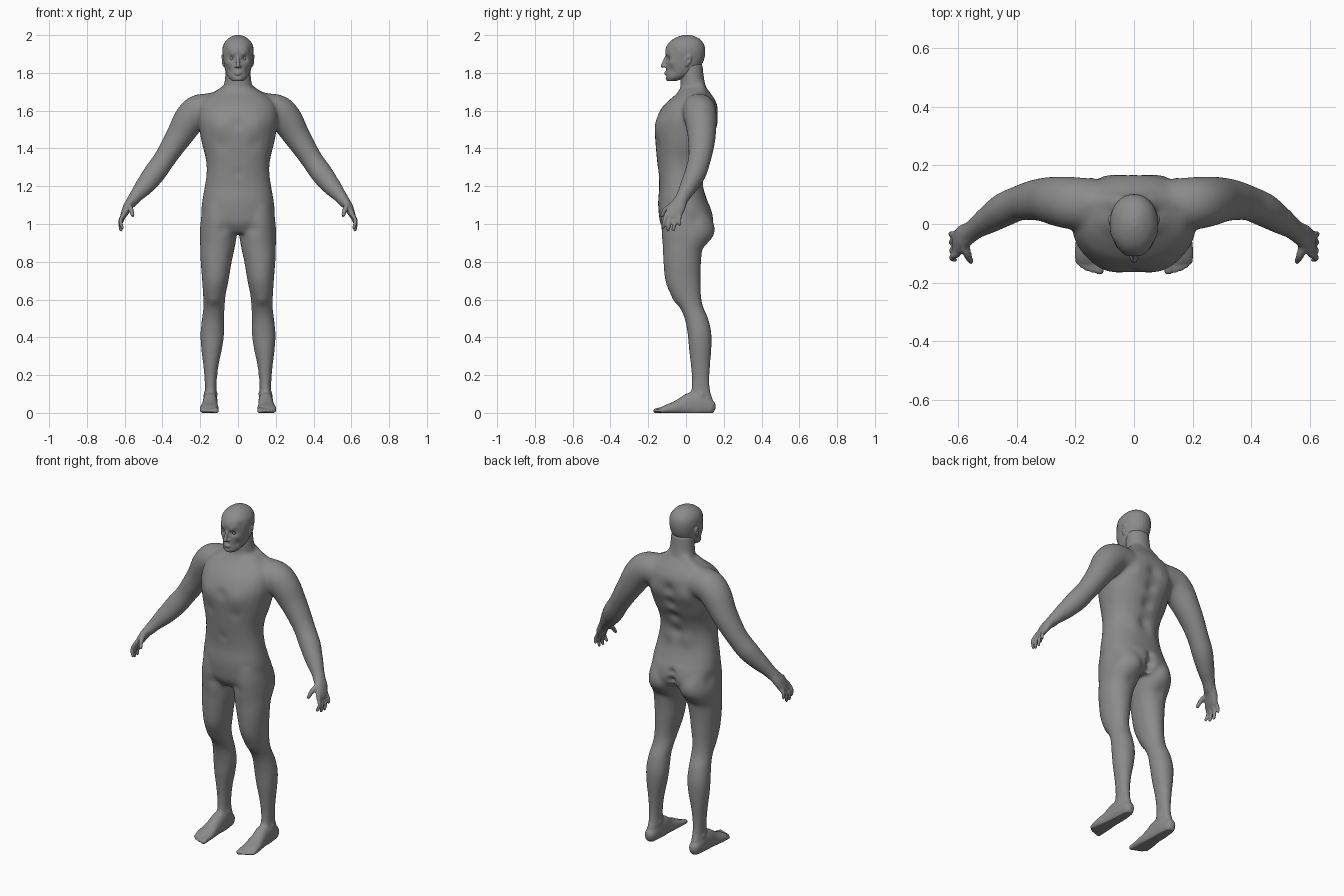
import bpy, bmesh, math
from mathutils import Vector

skin = bpy.data.materials.new("grey skin")
skin.diffuse_color = (0.26, 0.26, 0.26, 1)
X, Y = Vector((1, 0, 0)), Vector((0, 1, 0))


def spline(rows, steps=5):
    """Smooth interpolation through rows of numbers."""
    out = []
    for i in range(len(rows) - 1):
        a, b, c, d = rows[max(i - 1, 0)], rows[i], rows[i + 1], rows[min(i + 2, len(rows) - 1)]
        for k in range(steps):
            t = k / steps
            out.append([0.5 * (2 * q + (r - p) * t + (2 * p - 5 * q + 4 * r - s) * t * t
                               + (3 * q - p - 3 * r + s) * t ** 3) for p, q, r, s in zip(a, b, c, d)])
    return out + [list(rows[-1])]


def skin_rings(bm, rings, power, mirror, n=28):
    """Bridge (centre, u, v) rings into a closed solid, optionally on both sides."""
    for s in ((1, -1) if mirror else (1,)):
        loops = []
        for c, u, v in rings:
            loop = []
            for k in range(n):
                a = 2 * math.pi * k / n
                ca, sa = math.cos(a), math.sin(a)
                p = (c + u * math.copysign(abs(ca) ** (2 / power), ca)
                     + v * math.copysign(abs(sa) ** (2 / power), sa))
                loop.append(bm.verts.new((p.x * s, p.y, p.z)))
            loops.append(loop)
        for a, b in zip(loops, loops[1:]):
            for k in range(n):
                bm.faces.new((a[k], a[(k + 1) % n], b[(k + 1) % n], b[k]))
        bm.faces.new(loops[0][::-1])
        bm.faces.new(loops[-1])


def stack(bm, rows, power=2.0, mirror=False):
    """Horizontal slices: z, x min, x max, y front, y back."""
    rings = [(Vector(((l + r) / 2, (f + b) / 2, z)), X * abs(r - l) / 2, Y * abs(b - f) / 2)
             for z, l, r, f, b in spline(rows)]
    skin_rings(bm, rings, power, mirror)


def tube(bm, rows, hint=Y, power=2.0, mirror=True):
    """Limb along a path: x, y, z, radius along hint, other radius; rounded ends."""
    pts = spline(rows)
    rings = []
    for i, p in enumerate(pts):
        t = (Vector(pts[min(i + 1, len(pts) - 1)][:3]) - Vector(pts[max(i - 1, 0)][:3])).normalized()
        u = (hint - t * t.dot(hint)).normalized()
        rings.append((Vector(p[:3]), u * p[3], t.cross(u) * p[4], t))

    def dome(ring, sign):
        c, u, v, t = ring
        r = min(u.length, v.length)
        return [(c + t * sign * r * math.sin(a), u * math.cos(a), v * math.cos(a)) for a in (0.5, 0.95, 1.35)]
    rings = dome(rings[0], -1)[::-1] + [r[:3] for r in rings] + dome(rings[-1], 1)
    skin_rings(bm, rings, power, mirror)


def fuse(bm, name, voxel):
    """Merge the overlapping solids into one continuous skin."""
    bmesh.ops.recalc_face_normals(bm, faces=bm.faces)
    me = bpy.data.meshes.new(name)
    bm.to_mesh(me)
    bm.free()
    ob = bpy.data.objects.new(name, me)
    bpy.context.collection.objects.link(ob)
    bpy.context.view_layer.objects.active = ob
    mod = ob.modifiers.new("fuse", 'REMESH')
    mod.mode, mod.voxel_size = 'VOXEL', voxel
    bpy.ops.object.modifier_apply(modifier=mod.name)
    return ob


def sculpt(ob, bumps, soft, soft_passes, passes):
    """Push soft bumps (x, y, z, radius, offset xyz) on both sides, then relax."""
    bm = bmesh.new()
    bm.from_mesh(ob.data)

    def relax(verts, count):
        for _ in range(count):
            bmesh.ops.smooth_vert(bm, verts=verts, factor=0.5, use_axis_x=True, use_axis_y=True, use_axis_z=True)
    relax([v for v in bm.verts if soft(v.co)], soft_passes)
    for v in bm.verts:
        x, y, z = abs(v.co.x), v.co.y, v.co.z
        s = math.copysign(1, v.co.x)
        for cx, cy, cz, r, ox, oy, oz in bumps:
            if abs(z - cz) < 2.5 * r:
                w = math.exp(-((x - cx) ** 2 + (y - cy) ** 2 + (z - cz) ** 2) / (r * r))
                v.co += Vector((ox * s, oy, oz)) * w
    relax(bm.verts[:], passes)
    for v in bm.verts:
        v.co.z = max(v.co.z, 0)
    bm.to_mesh(ob.data)
    bm.free()
    finish(ob)


def finish(ob):
    ob.data.materials.clear()
    ob.data.materials.append(skin)
    for p in ob.data.polygons:
        p.use_smooth = True
        p.material_index = 0


bm = bmesh.new()
# torso
stack(bm, [(z, -w, w, f, b) for z, w, f, b in (
    (.95, .16, -.10, .115), (1.0, .195, -.135, .14), (1.06, .195, -.145, .14), (1.12, .19, -.148, .115),
    (1.2, .176, -.142, .09), (1.28, .166, -.148, .088), (1.35, .172, -.155, .105), (1.42, .19, -.161, .135),
    (1.5, .205, -.165, .16), (1.56, .213, -.155, .17), (1.62, .205, -.125, .168), (1.66, .18, -.085, .152),
    (1.69, .14, -.05, .132), (1.72, .09, -.03, .11))], 2.25)
# neck and trapezius
stack(bm, [(1.64, -.1, .1, -.05, .12), (1.72, -.078, .078, -.03, .106),
           (1.78, -.069, .069, -.03, .095), (1.85, -.066, .066, -.03, .088)])
tube(bm, [(.04, .07, 1.72, .035, .035), (.11, .07, 1.665, .045, .04), (.2, .07, 1.64, .05, .045)])
# leg
stack(bm, [(1.1, .02, .182, -.13, .10), (1.02, .005, .198, -.135, .132), (.95, .006, .203, -.13, .142),
           (.9, .012, .201, -.125, .117), (.86, .02, .2, -.122, .09), (.8, .033, .198, -.12, .08),
           (.7, .05, .19, -.11, .078), (.62, .066, .185, -.078, .08), (.56, .07, .184, -.035, .092),
           (.5, .074, .191, -.008, .118), (.42, .073, .199, .008, .135), (.34, .084, .195, .015, .135),
           (.25, .103, .184, .025, .128), (.17, .113, .177, .03, .125), (.11, .114, .176, .025, .13),
           (.06, .112, .18, .0, .144), (.02, .115, .178, .0, .14)], 2.1, True)
# foot
tube(bm, [(x, y, top * .42, w, top * .58) for y, x, w, top in (
    (.125, .147, .032, .07), (.08, .147, .038, .1), (.03, .147, .04, .11), (-.02, .149, .042, .082),
    (-.06, .151, .048, .06), (-.1, .152, .051, .044), (-.12, .153, .049, .034))], X, 2.3)
# toes
for x, tip, r in ((.118, -.16, .016), (.141, -.158, .0115), (.160, -.152, .011), (.177, -.143, .0105), (.192, -.13, .010)):
    tube(bm, [(x, -.10, .016, r, r), (x, tip + .03, .015, r, r), (x, tip, .011, r, r * .85)], X)
# arm
tube(bm, [(.10, .06, 1.605, .09, .08), (.20, .07, 1.60, .09, .088), (.255, .077, 1.555, .086, .085),
          (.305, .083, 1.475, .076, .073), (.35, .08, 1.405, .068, .064), (.395, .07, 1.335, .06, .058),
          (.445, .048, 1.265, .058, .059), (.495, .015, 1.20, .048, .05), (.54, -.015, 1.147, .037, .036),
          (.565, -.033, 1.115, .036, .03)])
# palm
tube(bm, [(.555, -.025, 1.13, .035, .029), (.583, -.045, 1.092, .043, .025),
          (.603, -.066, 1.052, .045, .018), (.609, -.07, 1.04, .042, .014)])
# fingers
for y0, z0, y1, z1, y2, z2, x2 in ((-.103, 1.055, -.115, 1.015, -.122, .98, .612), (-.08, 1.045, -.09, 1.0, -.096, .967, .618),
                                   (-.056, 1.045, -.061, 1.0, -.066, .969, .621), (-.034, 1.055, -.034, 1.025, -.033, .998, .624)):
    tube(bm, [(.603, y0, z0, .012, .012), (.622, y1, z1, .0105, .0105), (x2, y2, z2, .009, .009)])
# thumb
tube(bm, [(.583, -.06, 1.10, .02, .018), (.568, -.105, 1.08, .014, .014), (.557, -.128, 1.045, .010, .010)])

body = fuse(bm, "body", .0055)
muscles = [
    (.09, -.15, 1.52, .06, .004, -.008, 0), (.09, -.16, 1.42, .03, 0, .005, 0),        # chest
    (0, -.165, 1.53, .03, 0, .007, 0), (0, -.15, 1.27, .025, 0, .004, 0),              # midline
    (0, .17, 1.56, .035, 0, -.013, 0), (0, .15, 1.47, .035, 0, -.015, 0),              # spine
    (0, .12, 1.38, .035, 0, -.015, 0), (0, .09, 1.28, .035, 0, -.012, 0),
    (.11, .16, 1.53, .055, 0, .011, 0), (.06, .09, 1.24, .04, 0, .007, 0),             # back
    (.09, .13, .98, .06, 0, .012, 0), (.20, .05, 1.02, .04, -.008, 0, 0),              # buttocks
    (0, .14, 1.05, .022, 0, -.016, 0), (0, .14, 1.0, .022, 0, -.03, 0), (0, .13, .955, .022, 0, -.03, 0),
    (.1, .10, .875, .035, 0, -.006, 0), (.128, -.06, .59, .03, 0, -.006, 0),           # thigh, knee
    (.08, -.135, .97, .03, 0, .006, 0), (.09, .08, .2, .02, -.004, 0, 0),
    (.115, .075, .1, .015, -.006, 0, 0), (.176, .08, .095, .015, .006, 0, 0)]          # ankle
sculpt(body, muscles, lambda c: abs(c.x) < .53 and c.z > .1, 20, 3)

# head with nose, lips and ears
bm = bmesh.new()
stack(bm, [(z, -w, w, f, b) for z, w, f, b in (
    (1.757, .03, -.098, -.05), (1.775, .05, -.104, .0), (1.8, .063, -.105, .05), (1.83, .072, -.105, .075),
    (1.86, .077, -.106, .092), (1.89, .081, -.107, .1), (1.92, .083, -.110, .102), (1.95, .077, -.098, .096),
    (1.975, .06, -.074, .078), (1.992, .036, -.042, .05), (2.001, .012, -.01, .02))], 2.15)
tube(bm, [(0, -.102, 1.888, .009, .009), (0, -.112, 1.86, .009, .011), (0, -.122, 1.838, .012, .012)], X, mirror=False)
tube(bm, [(.008, -.108, 1.835, .009, .008), (.013, -.107, 1.834, .008, .007)])
for z, r in ((1.803, .0055), (1.793, .006)):
    tube(bm, [(-.022, -.098, 1.798, .004, .003), (0, -.108, z, .007, r), (.022, -.098, 1.798, .004, .003)], mirror=False)
tube(bm, [(.075, .003, 1.838, .008, .006), (.080, .012, 1.868, .017, .008), (.081, .017, 1.89, .014, .007)])
head = fuse(bm, "head", .0032)
face = [
    (.032, -.095, 1.877, .015, 0, .012, 0), (.03, -.105, 1.898, .014, 0, -.005, 0),     # socket, brow
    (0, -.1, 1.768, .018, 0, -.005, 0), (0, -.105, 1.782, .01, 0, .004, 0),             # chin
    (.05, -.07, 1.855, .018, .003, -.004, 0), (.045, -.075, 1.815, .02, -.004, .004, 0),  # cheek
    (.09, .012, 1.868, .009, -.007, 0, 0), (.07, -.07, 1.92, .025, -.004, .003, 0)]     # ear, temple
sculpt(head, face, lambda c: True, 3, 2)

# eyes
for side, s in (("left", 1), ("right", -1)):
    bm = bmesh.new()
    bmesh.ops.create_uvsphere(bm, u_segments=20, v_segments=12, radius=.0125)
    bmesh.ops.translate(bm, verts=bm.verts, vec=(.032 * s, -.0805, 1.876))
    me = bpy.data.meshes.new(side + "_eye")
    bm.to_mesh(me)
    bm.free()
    eye = bpy.data.objects.new(side + "_eye", me)
    bpy.context.collection.objects.link(eye)
    finish(eye)
